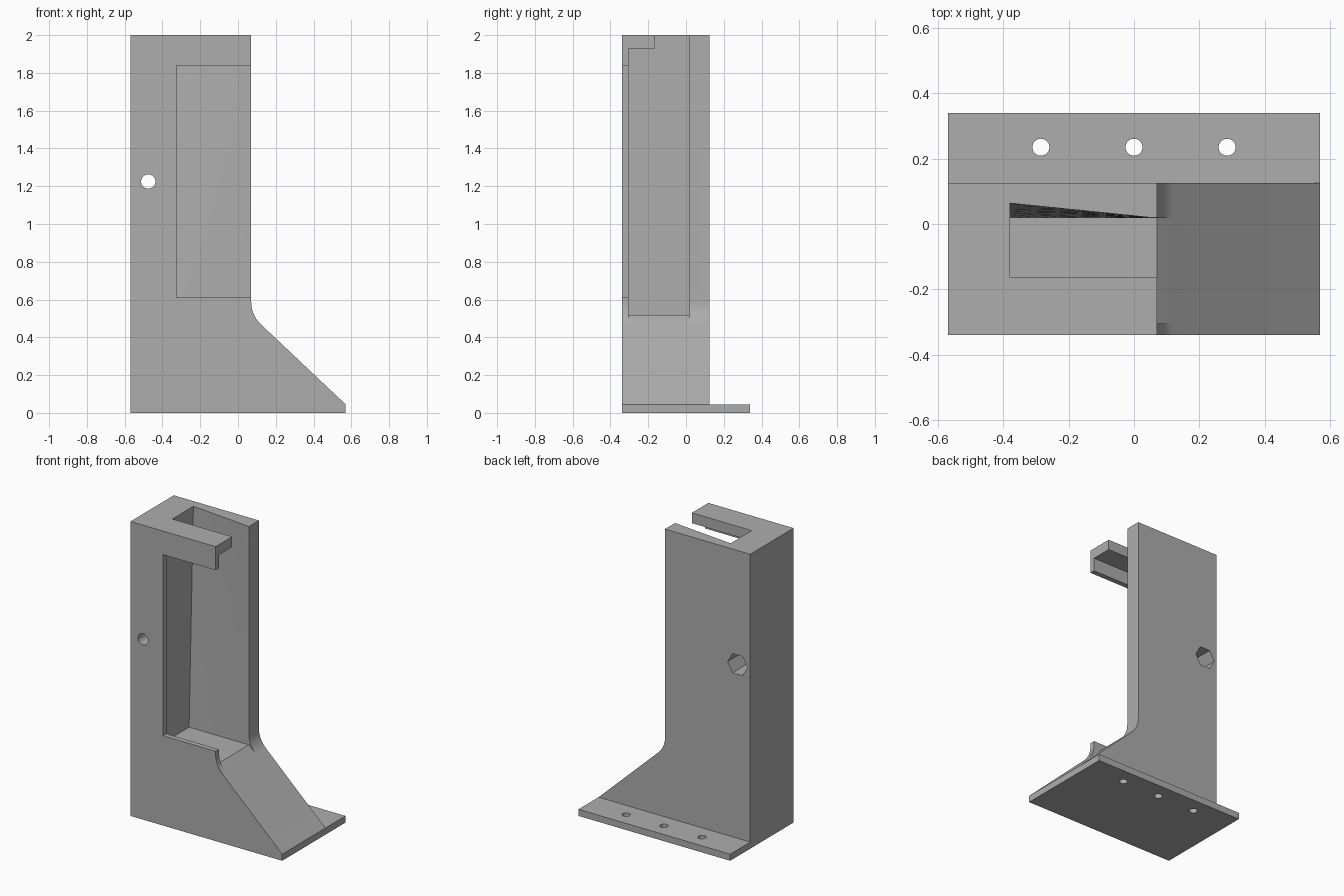
import bpy, bmesh
from math import atan2, cos, sin, pi, tan

if "Cube" in bpy.data.objects:
    bpy.data.objects.remove(bpy.data.objects["Cube"], do_unlink=True)

grey = bpy.data.materials.new("plain grey")
grey.use_nodes = True
colour = (0.42, 0.42, 0.42, 1)
grey.diffuse_color = colour
grey.node_tree.nodes["Principled BSDF"].inputs["Base Color"].default_value = colour

# Main dimensions
LEFT, RIGHT, COLUMN = -0.57, 0.57, 0.07
FRONT, BACK, PLATE_BACK = -0.34, 0.125, 0.34
PLATE_TOP, SLOPE_TOP, TOP = 0.045, 0.517, 2.0
SKIN, WALL, POCKET = -0.305, 0.018, -0.38   # pocket front, back and end


def finish(bm, name):
    bmesh.ops.recalc_face_normals(bm, faces=bm.faces)
    mesh = bpy.data.meshes.new(name)
    bm.to_mesh(mesh)
    bm.free()
    mesh.materials.append(grey)
    ob = bpy.data.objects.new(name, mesh)
    bpy.context.collection.objects.link(ob)
    return ob


def prism(name, points, y0, y1):
    """Extrude an x-z outline along y."""
    bm = bmesh.new()
    face = bm.faces.new([bm.verts.new((x, y0, z)) for x, z in points])
    new = bmesh.ops.extrude_face_region(bm, geom=[face])["geom"]
    bmesh.ops.translate(bm, vec=(0, y1 - y0, 0),
                        verts=[v for v in new if isinstance(v, bmesh.types.BMVert)])
    return finish(bm, name)


def box(name, x0, x1, y0, y1, z0, z1):
    return prism(name, [(x0, z0), (x1, z0), (x1, z1), (x0, z1)], y0, y1)


def ring(x, z, r, n):
    return [(x + r * cos(2 * pi * i / n), z + r * sin(2 * pi * i / n)) for i in range(n)]


def combine(target, other, operation):
    mod = target.modifiers.new(other.name, "BOOLEAN")
    mod.operation, mod.solver, mod.object = operation, "EXACT", other
    bpy.context.view_layer.objects.active = target
    bpy.ops.object.modifier_apply(modifier=mod.name)
    bpy.data.objects.remove(other, do_unlink=True)


# Column with sloping foot
bracket = prism("bracket_body", [(LEFT, 0), (RIGHT, 0), (RIGHT, PLATE_TOP),
                (COLUMN, SLOPE_TOP), (COLUMN, TOP), (LEFT, TOP)], FRONT, BACK)

# Mounting flange along the back
combine(bracket, box("flange", LEFT, RIGHT, BACK - 0.1, PLATE_BACK, 0, PLATE_TOP), "UNION")

# Pocket and top slot, whose back wall twists towards the upper end
bm = bmesh.new()
bmesh.ops.create_cube(bm, size=1)
bmesh.ops.subdivide_edges(bm, edges=bm.edges[:], cuts=7, use_grid_fill=True)
slot_front, high, out = -0.163, TOP + 0.1, 0.2
for v in bm.verts:
    x = POCKET + (v.co.x + 0.5) * (out - POCKET)
    z = SLOPE_TOP + (v.co.z + 0.5) * (high - SLOPE_TOP)
    along = max(0, (COLUMN - x) / (COLUMN - POCKET))
    wall = WALL + 0.046 * along * (z - SLOPE_TOP) / (TOP - SLOPE_TOP)
    v.co = (x, slot_front + (v.co.y + 0.5) * (wall - slot_front), z)
bmesh.ops.triangulate(bm, faces=bm.faces[:])
combine(bracket, finish(bm, "slot_cutter"), "DIFFERENCE")
combine(bracket, box("pocket_cutter", POCKET, out, SKIN, slot_front + 0.05,
                     SLOPE_TOP, 1.93), "DIFFERENCE")

# Window through the front skin
combine(bracket, box("window_cutter", -0.325, out, FRONT - 0.1, SKIN + 0.05,
                     0.61, 1.84), "DIFFERENCE")

# Rounded inner corners where both walls meet the slope
turn = atan2(RIGHT - COLUMN, SLOPE_TOP - PLATE_TOP)
radius = 0.07 / tan(turn / 2)
centre = (COLUMN + radius, SLOPE_TOP + 0.07)
arc = [(centre[0] - radius * cos(turn * i / 10), centre[1] - radius * sin(turn * i / 10))
       for i in range(11)]
for name, y0, y1 in (("front_fillet", FRONT, SKIN), ("back_fillet", WALL, BACK)):
    combine(bracket, prism(name, arc + [(COLUMN, SLOPE_TOP)], y0, y1), "UNION")

# Cross bolt hole with a hexagonal nut recess at the back
combine(bracket, prism("bolt_cutter", ring(-0.475, 1.225, 0.038, 32),
                       FRONT - 0.1, BACK + 0.1), "DIFFERENCE")
combine(bracket, prism("nut_cutter", ring(-0.475, 1.225, 0.075, 6),
                       BACK - 0.28, BACK + 0.1), "DIFFERENCE")

# Three screw holes in the flange
for x in (-0.285, 0, 0.285):
    hole = prism("screw_cutter", ring(x, 0, 0.026, 32), -0.2, 0.2)
    hole.rotation_euler.x = pi / 2
    hole.location.y = 0.235
    bpy.context.view_layer.update()
    combine(bracket, hole, "DIFFERENCE")

# Smooth the round surfaces, keep the edges sharp
bpy.ops.object.select_all(action="DESELECT")
bracket.select_set(True)
bpy.context.view_layer.objects.active = bracket
bpy.ops.object.shade_smooth_by_angle(angle=pi / 6)
